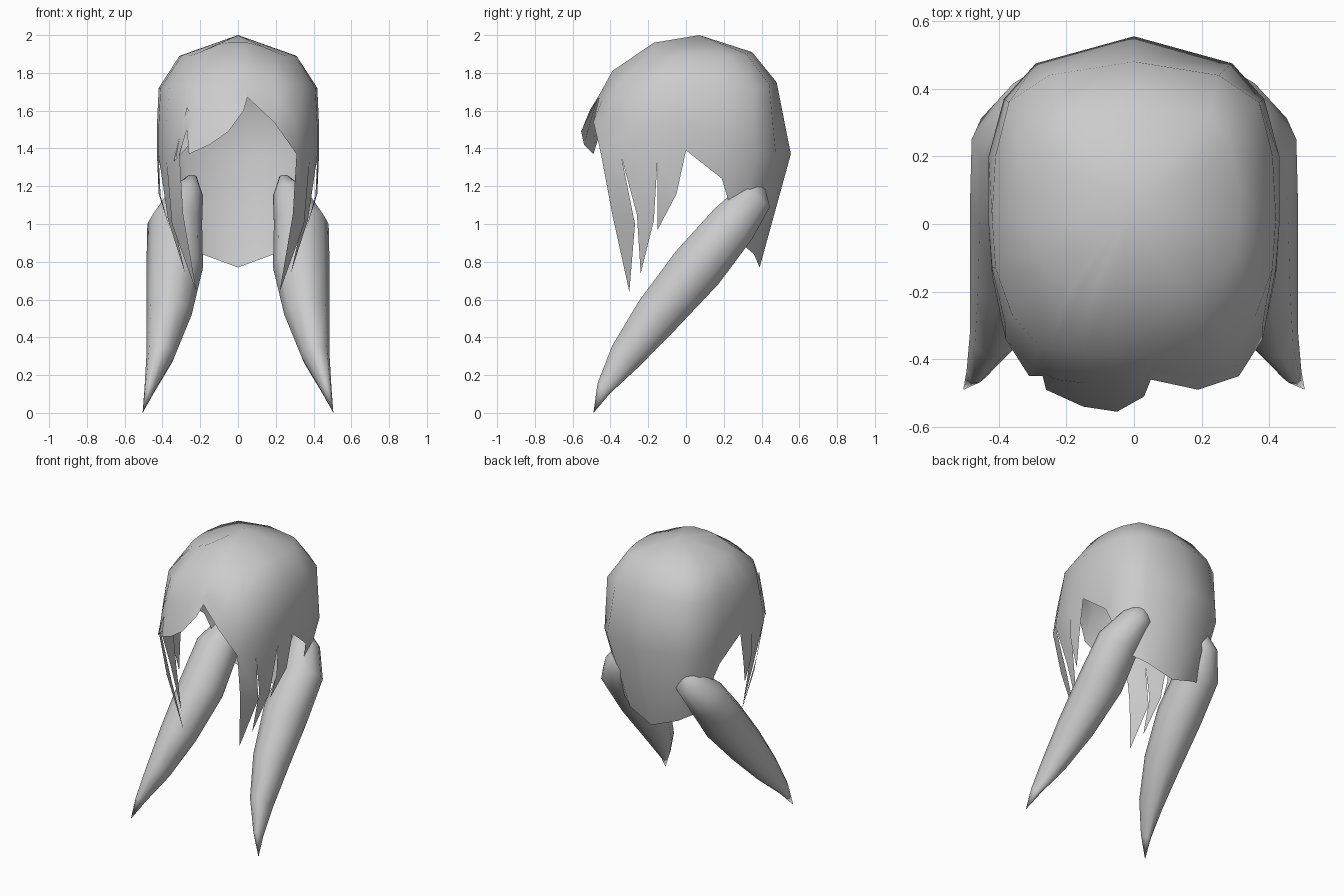
import bpy
import bmesh
import math
from mathutils import Vector

default_cube = bpy.data.objects.get("Cube")
if default_cube:
    bpy.data.objects.remove(default_cube, do_unlink=True)

# One plain grey for all the hair
hair_grey = bpy.data.materials.new("hair_grey")
hair_grey.use_nodes = True
grey = (0.6, 0.6, 0.6, 1)
hair_grey.diffuse_color = grey
hair_grey.node_tree.nodes["Principled BSDF"].inputs["Base Color"].default_value = grey


def mirrored(points):
    """Copy a list of points to the other side of the head."""
    return [(-x, y, z) for x, y, z in points]


def add_face(bm, points):
    bm.faces.new([bm.verts.new(p) for p in points])


def add_strips(bm, columns, closed=False):
    """Join neighbouring columns of points with quads."""
    following = columns[1:] + columns[:1] if closed else columns[1:]
    for left, right in zip(columns, following):
        for i in range(len(left) - 1):
            add_face(bm, (left[i], right[i], right[i + 1], left[i + 1]))


def finish(name, bm):
    """Weld, smooth and colour a part, then link it to the scene."""
    bmesh.ops.remove_doubles(bm, verts=bm.verts[:], dist=0.0005)
    bmesh.ops.dissolve_degenerate(bm, edges=bm.edges[:], dist=0.0005)
    bmesh.ops.recalc_face_normals(bm, faces=bm.faces[:])
    for face in bm.faces:
        face.smooth = True
    mesh = bpy.data.meshes.new(name)
    bm.to_mesh(mesh)
    bm.free()
    mesh.materials.append(hair_grey)
    part = bpy.data.objects.new(name, mesh)
    bpy.context.collection.objects.link(part)
    return part


# Half of the cap, nape to temple: crown, upper, lower and hem point per column
half_cap = [
    [(0, .35, 1.91), (0, .48, 1.75), (0, .555, 1.37), (0, .39, .77)],
    [(.22, .32, 1.9), (.25, .44, 1.74), (.29, .475, 1.37), (.19, .36, .84)],
    [(.29, .22, 1.89), (.37, .36, 1.72), (.385, .37, 1.35), (.3, .29, .9)],
    [(.31, .1, 1.89), (.41, .2, 1.72), (.43, .2, 1.45), (.4, .19, 1.24)],
    [(.31, 0, 1.89), (.42, .02, 1.72), (.43, 0, 1.5), (.43, 0, 1.39)],
    [(.3, -.08, 1.89), (.41, -.13, 1.72), (.42, -.13, 1.52), (.42, -.15, 1.36)],
    [(.26, -.14, 1.89), (.36, -.27, 1.73), (.38, -.3, 1.52), (.38, -.34, 1.35)],
    [(.2, -.18, 1.91), (.28, -.36, 1.74), (.3, -.42, 1.55), (.31, -.45, 1.37)],
]

# Swept fringe, from the left temple to the right one
fringe = [
    [(.13, -.17, 1.94), (.2, -.38, 1.77), (.2, -.45, 1.64), (.19, -.49, 1.54)],
    [(.05, -.17, 1.96), (.06, -.39, 1.81), (.05, -.43, 1.73), (.05, -.46, 1.67)],
    [(.02, -.17, 1.96), (.02, -.39, 1.81), (.03, -.45, 1.7), (.03, -.51, 1.6)],
    [(-.05, -.17, 1.96), (-.06, -.39, 1.81), (-.05, -.47, 1.66), (-.05, -.555, 1.49)],
    [(-.11, -.17, 1.95), (-.15, -.38, 1.79), (-.15, -.47, 1.63), (-.15, -.54, 1.42)],
    [(-.15, -.18, 1.93), (-.22, -.37, 1.76), (-.23, -.46, 1.6), (-.26, -.49, 1.37)],
    [(-.18, -.18, 1.92), (-.25, -.37, 1.75), (-.27, -.44, 1.58), (-.27, -.45, 1.5)],
]

# Pointed locks before the ears: front edge, back edge, tip
locks = [
    [(.29, -.39, 1.05), (.35, -.27, 1.0), (.22, -.3, .64)],
    [(.35, -.26, 1.05), (.37, -.17, 1.02), (.28, -.24, .74)],
    [(.41, -.15, 1.15), (.42, -.05, 1.16), (.36, -.15, .97)],
]

cap = bmesh.new()
other_half = [mirrored(column) for column in half_cap[1:]]
ring = half_cap + fringe + other_half[::-1]
add_strips(cap, ring, closed=True)

# Crown fan closing the top
crown = (0, .07, 2.0)
for a, b in zip(ring, ring[1:] + ring[:1]):
    add_face(cap, (crown, a[0], b[0]))

# Locks hang from the hem of the temple columns on both sides
temple = half_cap[::-1]
for i, (front_edge, back_edge, tip) in enumerate(locks):
    top_front, top_back = temple[i][-1], temple[i + 1][-1]
    upper = [top_front, top_back, back_edge, front_edge]
    lower = [front_edge, back_edge, tip]
    for piece in (upper, lower):
        add_face(cap, piece)
        add_face(cap, mirrored(piece))
finish("hair_cap", cap)

# Loose strand under the long end of the fringe
strand = bmesh.new()
add_face(strand, [(-.27, -.44, 1.62), (-.2, -.46, 1.48), (-.34, -.42, 1.33)])
finish("fringe_strand", strand)

# Hanging tails: centre of each ring, half width, half depth
tail_rings = [
    ((.245, .385, 1.24), .03, .035),
    ((.28, .37, 1.15), .095, .1),
    ((.335, .25, 1.0), .145, .135),
    ((.335, .06, .77), .15, .15),
    ((.365, -.15, .52), .12, .13),
    ((.41, -.32, .3), .075, .095),
    ((.465, -.435, .13), .03, .045),
    ((.505, -.49, 0), .0, .0),
]
SIDES = 10
across = Vector((1, 0, 0))
upward = Vector((0, -.78, .62))


def build_tail(name, side):
    bm = bmesh.new()
    columns = []
    for s in range(SIDES):
        angle = math.tau * s / SIDES
        column = []
        for centre, width, depth in tail_rings:
            p = Vector(centre)
            p += across * width * math.cos(angle) + upward * depth * math.sin(angle)
            column.append((p.x * side, p.y, p.z))
        columns.append(column)
    add_strips(bm, columns, closed=True)
    add_face(bm, [column[0] for column in columns])
    finish(name, bm)


build_tail("left_tail", 1)
build_tail("right_tail", -1)
